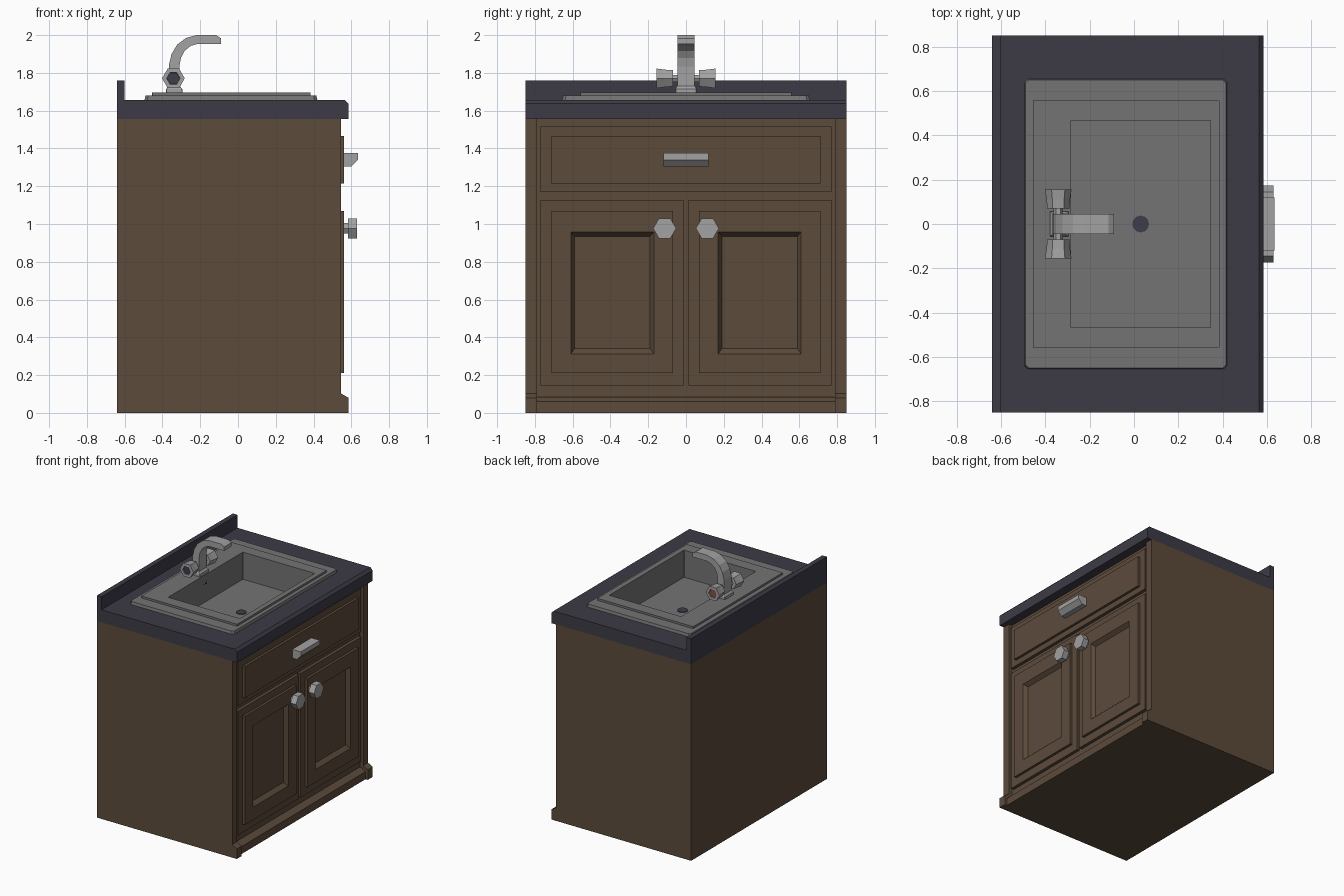
import bpy, bmesh, math

if "Cube" in bpy.data.objects:
    bpy.data.objects.remove(bpy.data.objects["Cube"])


def material(name, rgb):
    m = bpy.data.materials.new(name)
    m.diffuse_color = (*rgb, 1)
    m.use_nodes = True
    m.node_tree.nodes["Principled BSDF"].inputs["Base Color"].default_value = m.diffuse_color
    return m


WOOD = material("brown wood", (0.107, 0.070, 0.044))
STONE = material("dark countertop", (0.046, 0.044, 0.062))
BASIN = material("grey sink", (0.175, 0.175, 0.178))
METAL = material("light metal", (0.36, 0.36, 0.36))
DARK = material("dark drain", (0.045, 0.048, 0.065))
HOT = material("warm red brown", (0.22, 0.085, 0.05))


def loft(name, loops, mat, cap_start=True, cap_end=True):
    """Skin a list of equal-length point loops, capping the ends."""
    bm = bmesh.new()
    rings = [[bm.verts.new(p) for p in loop] for loop in loops]
    n = len(rings[0])
    for a, b in zip(rings, rings[1:]):
        for i in range(n):
            j = (i + 1) % n
            bm.faces.new((a[i], a[j], b[j], b[i]))
    if cap_start:
        bm.faces.new(rings[0][::-1])
    if cap_end:
        bm.faces.new(rings[-1])
    bmesh.ops.recalc_face_normals(bm, faces=bm.faces)
    me = bpy.data.meshes.new(name)
    bm.to_mesh(me)
    bm.free()
    me.materials.append(mat)
    ob = bpy.data.objects.new(name, me)
    bpy.context.collection.objects.link(ob)
    return ob


def prism(name, xz, y0, y1, mat):
    return loft(name, [[(x, y, z) for x, z in xz] for y in (y0, y1)], mat)


def rect_z(x0, x1, y, z, c=0.002):
    """Horizontal rectangle with clipped corners, symmetric in y."""
    return [(x0 + c, -y, z), (x1 - c, -y, z), (x1, c - y, z), (x1, y - c, z),
            (x1 - c, y, z), (x0 + c, y, z), (x0, y - c, z), (x0, c - y, z)]


def rect_x(x, y0, y1, z0, z1):
    return [(x, y0, z0), (x, y1, z0), (x, y1, z1), (x, y0, z1)]


def box(name, x0, x1, y0, y1, z0, z1, mat, open_top=False):
    loops = [[(x0, y0, z), (x1, y0, z), (x1, y1, z), (x0, y1, z)] for z in (z0, z1)]
    return loft(name, loops, mat, cap_end=not open_top)


def turned(name, axis, centre, steps, mat, n=6):
    """Many-sided body along an axis from (position, radius) steps."""
    loops = []
    for t, r in steps:
        ring = []
        for k in range(n):
            a = 2 * math.pi * k / n
            u, v = r * math.cos(a), r * math.sin(a)
            ring.append({"x": (t, centre[0] + u, centre[1] + v),
                         "y": (centre[0] + u, t, centre[1] + v),
                         "z": (centre[0] + u, centre[1] + v, t)}[axis])
        loops.append(ring)
    return loft(name, loops, mat)


# Cabinet carcass, corner stiles and baseboard
box("cabinet_body", -0.64, 0.515, -0.85, 0.85, 0, 1.557, WOOD, open_top=True)
for s, side in ((-1, "left"), (1, "right")):
    prism(f"{side}_stile", [(0.51, 0), (0.585, 0), (0.585, 0.08), (0.545, 0.103),
                            (0.545, 1.557), (0.51, 1.557)], s * 0.79, s * 0.85, WOOD)
prism("baseboard", [(0.51, 0), (0.565, 0), (0.565, 0.06), (0.53, 0.083), (0.51, 0.083)],
      -0.79, 0.79, WOOD)

# Doors with stepped border and sunken panel, plus hexagonal knobs
for s, side in ((-1, "left"), (1, "right")):
    def yz(x, a, b, z0, z1):
        return rect_x(x, s * a, s * b, z0, z1)
    loft(f"{side}_door", [yz(0.51, 0.012, 0.77, 0.145, 1.128), yz(0.54, 0.012, 0.77, 0.145, 1.128),
                          yz(0.54, 0.068, 0.712, 0.21, 1.07), yz(0.56, 0.068, 0.712, 0.21, 1.07),
                          yz(0.56, 0.17, 0.61, 0.312, 0.958),
                          yz(0.53, 0.19, 0.59, 0.34, 0.935)], WOOD)
    turned(f"{side}_knob", "x", (s * 0.113, 0.977),
           [(0.55, 0.032), (0.582, 0.032), (0.582, 0.061), (0.63, 0.061)], METAL)

# Drawer front and its pull
loft("drawer_front", [rect_x(0.51, -0.77, 0.77, 1.17, 1.515), rect_x(0.54, -0.77, 0.77, 1.17, 1.515),
                      rect_x(0.54, -0.712, 0.712, 1.215, 1.465),
                      rect_x(0.56, -0.712, 0.712, 1.215, 1.465)], WOOD)
prism("drawer_pull", [(0.555, 1.305), (0.6, 1.305), (0.635, 1.34), (0.635, 1.375), (0.555, 1.375)],
      -0.12, 0.12, METAL)

# Countertop with backsplash, cut out for the basin
counter = prism("countertop", [(-0.64, 1.555), (0.585, 1.555), (0.585, 1.637), (0.565, 1.657),
                               (-0.6, 1.657), (-0.6, 1.76), (-0.64, 1.76)], -0.85, 0.85, STONE)
cutter = box("basin_cutter", -0.31, 0.37, -0.495, 0.495, 1.4, 1.72, STONE)
cutter.hide_render = True
cut = counter.modifiers.new("basin_hole", "BOOLEAN")
cut.operation = "DIFFERENCE"
cut.solver = "EXACT"
cut.object = cutter
bpy.context.view_layer.objects.active = counter
bpy.ops.object.modifier_apply(modifier=cut.name)
bpy.data.objects.remove(cutter)

# Sink: outer shell, stepped rim, then down into the basin
loft("sink", [rect_z(-0.3, 0.36, 0.485, 1.465), rect_z(-0.3, 0.36, 0.485, 1.657),
              rect_z(-0.495, 0.42, 0.655, 1.657, 0.015), rect_z(-0.49, 0.415, 0.65, 1.679, 0.015),
              rect_z(-0.455, 0.385, 0.56, 1.679), rect_z(-0.455, 0.385, 0.56, 1.695),
              rect_z(-0.285, 0.345, 0.468, 1.695), rect_z(-0.285, 0.345, 0.468, 1.48)], BASIN)
turned("drain", "z", (0.03, 0), [(1.478, 0.038), (1.485, 0.038)], DARK, 12)
turned("overflow_ring", "x", (0, 1.63), [(-0.287, 0.018), (-0.28, 0.018)], METAL, 8)
turned("overflow_hole", "x", (0, 1.63), [(-0.281, 0.011), (-0.278, 0.011)], DARK, 8)

# Faucet: flared foot and curved square spout
loft("faucet_foot", [rect_z(-0.38, -0.295, 0.056, 1.695), rect_z(-0.38, -0.295, 0.056, 1.715),
                     rect_z(-0.368, -0.308, 0.047, 1.73)], METAL)
prism("faucet_spout", [(-0.366, 1.72), (-0.366, 1.84), (-0.352, 1.90), (-0.322, 1.95),
                       (-0.275, 1.985), (-0.22, 2.0), (-0.115, 2.0), (-0.09, 1.983),
                       (-0.09, 1.953), (-0.215, 1.953), (-0.25, 1.943), (-0.282, 1.917),
                       (-0.302, 1.88), (-0.31, 1.835), (-0.31, 1.72)], -0.046, 0.046, METAL)

# Hexagonal taps with coloured end discs
for s, side, mat in ((-1, "cold", DARK), (1, "hot", HOT)):
    c = (-0.342, 1.771)
    turned(f"{side}_tap", "y", c, [(s * 0.03, 0.022), (s * 0.07, 0.022), (s * 0.07, 0.05),
                                   (s * 0.11, 0.053), (s * 0.155, 0.06), (s * 0.155, 0.036),
                                   (s * 0.145, 0.034)], METAL)
    turned(f"{side}_disc", "y", c, [(s * 0.144, 0.033), (s * 0.15, 0.033)], mat)
